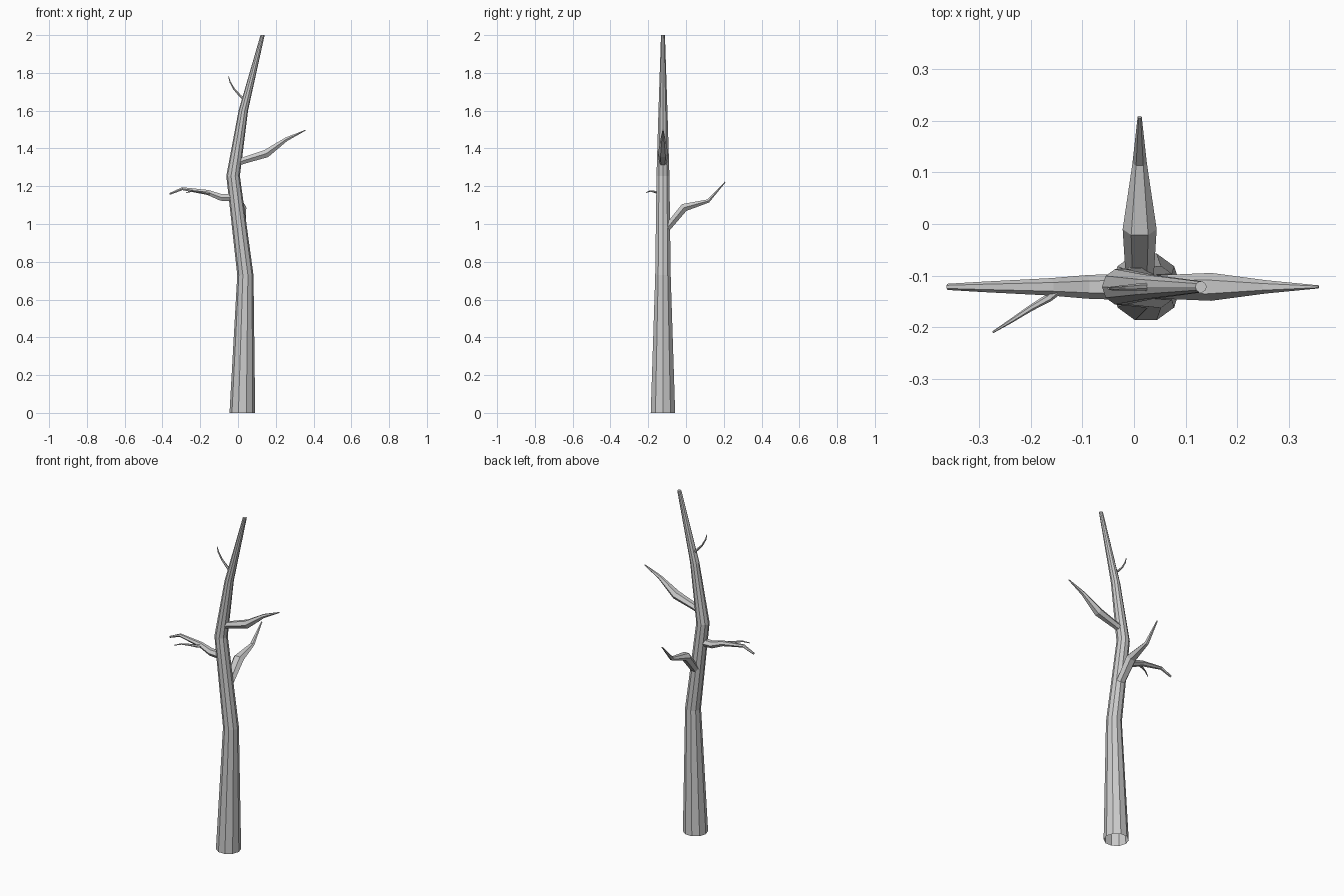
import bpy, bmesh, math
from mathutils import Vector

if "Cube" in bpy.data.objects:
    bpy.data.objects.remove(bpy.data.objects["Cube"])

Y = -0.122  # trunk axis depth


def tube(name, pts, sides, flat=1.0, upright=False):
    """Tapered faceted tube along (x, y, z, radius) points, open at the root."""
    bm = bmesh.new()
    path = [Vector(p[:3]) for p in pts]
    rings = []
    for i, p in enumerate(path):
        before = (p - path[max(i - 1, 0)]).normalized()
        after = (path[min(i + 1, len(path) - 1)] - p).normalized()
        t = (before + after).normalized()
        if upright:
            side, up = Vector((1, 0, 0)), Vector((0, 1, 0))
        else:
            side = t.cross(Vector((0, 0, 1))).normalized()
            up = side.cross(t)
        ring = []
        for k in range(sides):
            a = math.tau * k / sides
            ring.append(bm.verts.new(
                p + pts[i][3] * (side * math.cos(a) + up * math.sin(a) * flat)))
        rings.append(ring)
    for r0, r1 in zip(rings, rings[1:]):
        for k in range(sides):
            j = (k + 1) % sides
            bm.faces.new((r0[k], r0[j], r1[j], r1[k]))
    bm.faces.new(rings[-1])
    bmesh.ops.recalc_face_normals(bm, faces=bm.faces)
    mesh = bpy.data.meshes.new(name)
    bm.to_mesh(mesh)
    bm.free()
    obj = bpy.data.objects.new(name, mesh)
    bpy.context.collection.objects.link(obj)
    return obj


# Trunk with gentle bends
tube("trunk", [(0.023, Y, 0, 0.068), (0.039, Y, 0.73, 0.043),
               (-0.026, Y, 1.255, 0.036), (0.028, Y, 1.60, 0.025),
               (0.13, Y, 2.0, 0.011)], 10, upright=True)

# Main branches
tube("right_branch", [(-0.01, Y, 1.322, 0.022), (0.03, Y, 1.336, 0.022),
                      (0.15, Y, 1.373, 0.027), (0.255, Y, 1.448, 0.013),
                      (0.358, Y, 1.497, 0.003)], 6, 0.9)
tube("back_branch", [(0.011, -0.115, 0.96, 0.027), (0.011, -0.09, 0.99, 0.028),
                     (0.011, -0.01, 1.087, 0.033), (0.011, 0.118, 1.122, 0.014),
                     (0.011, 0.208, 1.223, 0.004)], 6, 0.75)
tube("left_branch", [(-0.03, Y, 1.14, 0.025), (-0.09, Y, 1.141, 0.023),
                     (-0.16, Y, 1.167, 0.017), (-0.295, Y, 1.187, 0.010),
                     (-0.362, Y, 1.159, 0.006)], 6, 0.9)

# Thin twigs
tube("left_twig", [(-0.145, -0.125, 1.165, 0.010), (-0.165, -0.143, 1.164, 0.008),
                   (-0.2, -0.163, 1.17, 0.006), (-0.24, -0.189, 1.175, 0.004),
                   (-0.274, -0.21, 1.166, 0.002)], 6)
tube("upper_twig", [(0.03, Y, 1.66, 0.008), (0.012, Y, 1.678, 0.007),
                    (-0.02, -0.124, 1.713, 0.005), (-0.042, -0.125, 1.752, 0.004),
                    (-0.05, -0.125, 1.782, 0.002)], 6)
